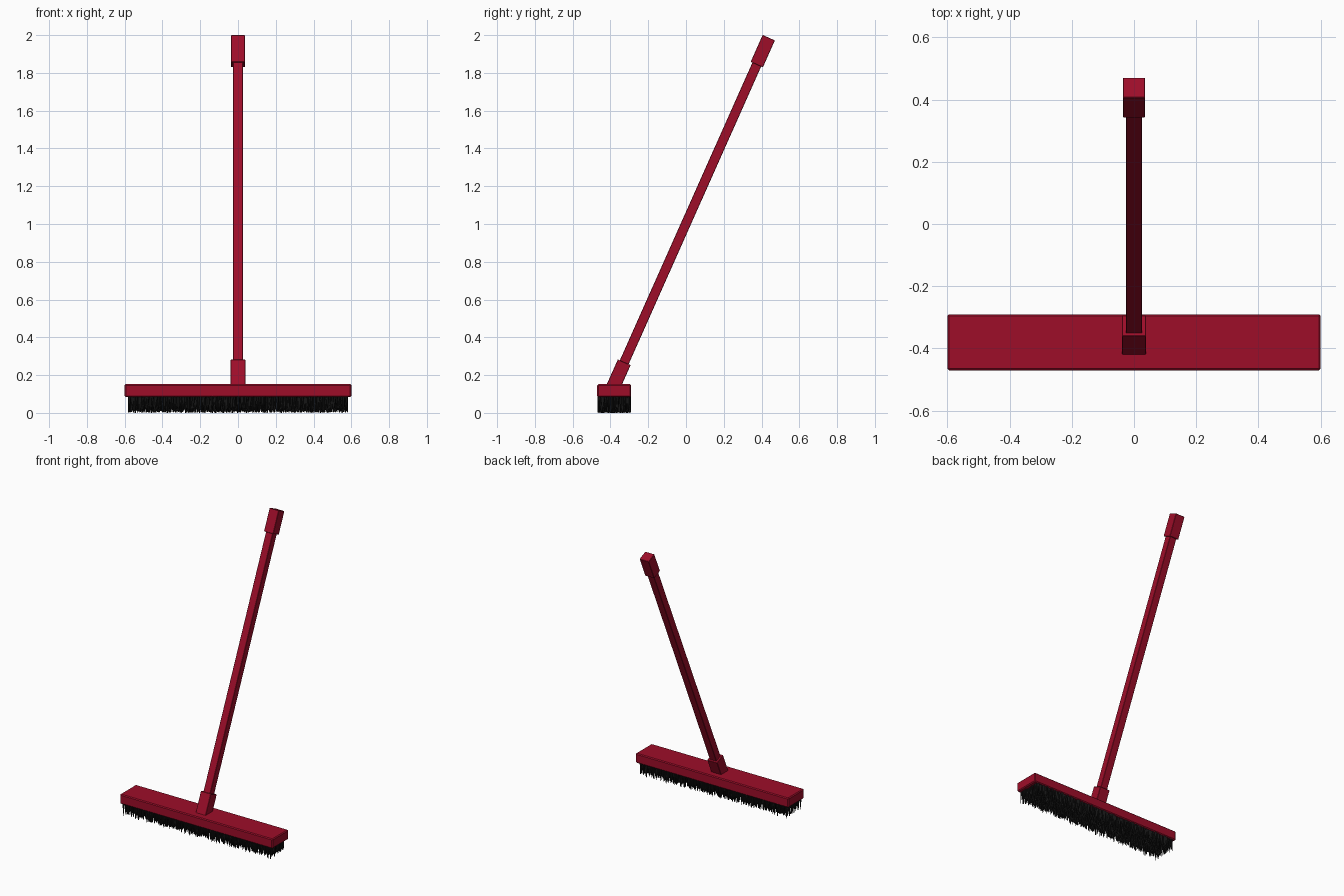
import bpy, bmesh, math, random
from mathutils import Vector, Matrix

if "Cube" in bpy.data.objects:
    bpy.data.objects.remove(bpy.data.objects["Cube"])

random.seed(4)


def material(name, color):
    m = bpy.data.materials.new(name)
    m.diffuse_color = (*color, 1)
    m.use_nodes = True
    m.node_tree.nodes["Principled BSDF"].inputs["Base Color"].default_value = m.diffuse_color
    return m


RED = material("red_paint", (0.34, 0.004, 0.022))
BLACK = material("black_fibre", (0.008, 0.008, 0.008))


def finish(name, bm, mat):
    bmesh.ops.recalc_face_normals(bm, faces=bm.faces)
    me = bpy.data.meshes.new(name)
    bm.to_mesh(me)
    bm.free()
    me.materials.append(mat)
    ob = bpy.data.objects.new(name, me)
    bpy.context.collection.objects.link(ob)
    return ob


def box(name, size, matrix, bevel):
    bm = bmesh.new()
    bmesh.ops.create_cube(bm, size=1, matrix=matrix @ Matrix.Diagonal((*size, 1)))
    ob = finish(name, bm, RED)
    mod = ob.modifiers.new("soft_edges", 'BEVEL')
    mod.width = bevel
    mod.segments = 1
    return ob


# Wooden head
HEAD_Y = -0.38
box("head", (1.2, 0.18, 0.068), Matrix.Translation((0, HEAD_Y, 0.118)), 0.006)

# Leaning handle: parts measured along its axis from the top of the socket
LEAN = math.radians(24)
AXIS = Matrix.Translation((0, -0.327, 0.268)) @ Matrix.Rotation(-LEAN, 4, 'X')


def handle_part(name, width, depth, start, end, bevel):
    box(name, (width, depth, end - start),
        AXIS @ Matrix.Translation((0, 0, (start + end) / 2)), bevel)


handle_part("socket", 0.078, 0.074, -0.17, 0.0, 0.002)
handle_part("shaft", 0.053, 0.051, -0.02, 1.74, 0.002)
handle_part("grip", 0.072, 0.071, 1.725, 1.881, 0.002)

# Bristles: tapered four-sided strands in a jittered grid
bm = bmesh.new()
NX, NY = 96, 15
HX, HY = 0.572, 0.079
TOP = 0.095
for i in range(NX):
    for j in range(NY):
        x = -HX + 2 * HX * i / (NX - 1) + random.uniform(-0.004, 0.004)
        y = HEAD_Y - HY + 2 * HY * j / (NY - 1) + random.uniform(-0.003, 0.003)
        tip = Vector((x + random.uniform(-0.008, 0.008),
                      y + random.uniform(-0.006, 0.006),
                      random.uniform(0.0, 0.024)))
        rings = []
        for centre, r in ((Vector((x, y, TOP)), 0.0075), (tip, 0.002)):
            rings.append([bm.verts.new(centre + Vector((r * math.cos(a), r * math.sin(a), 0)))
                          for a in (k * math.pi / 2 + 0.4 for k in range(4))])
        a, b = rings
        for k in range(4):
            n = (k + 1) % 4
            bm.faces.new((a[k], a[n], b[n], b[k]))
        bm.faces.new(a)
        bm.faces.new(b[::-1])
finish("bristles", bm, BLACK)
